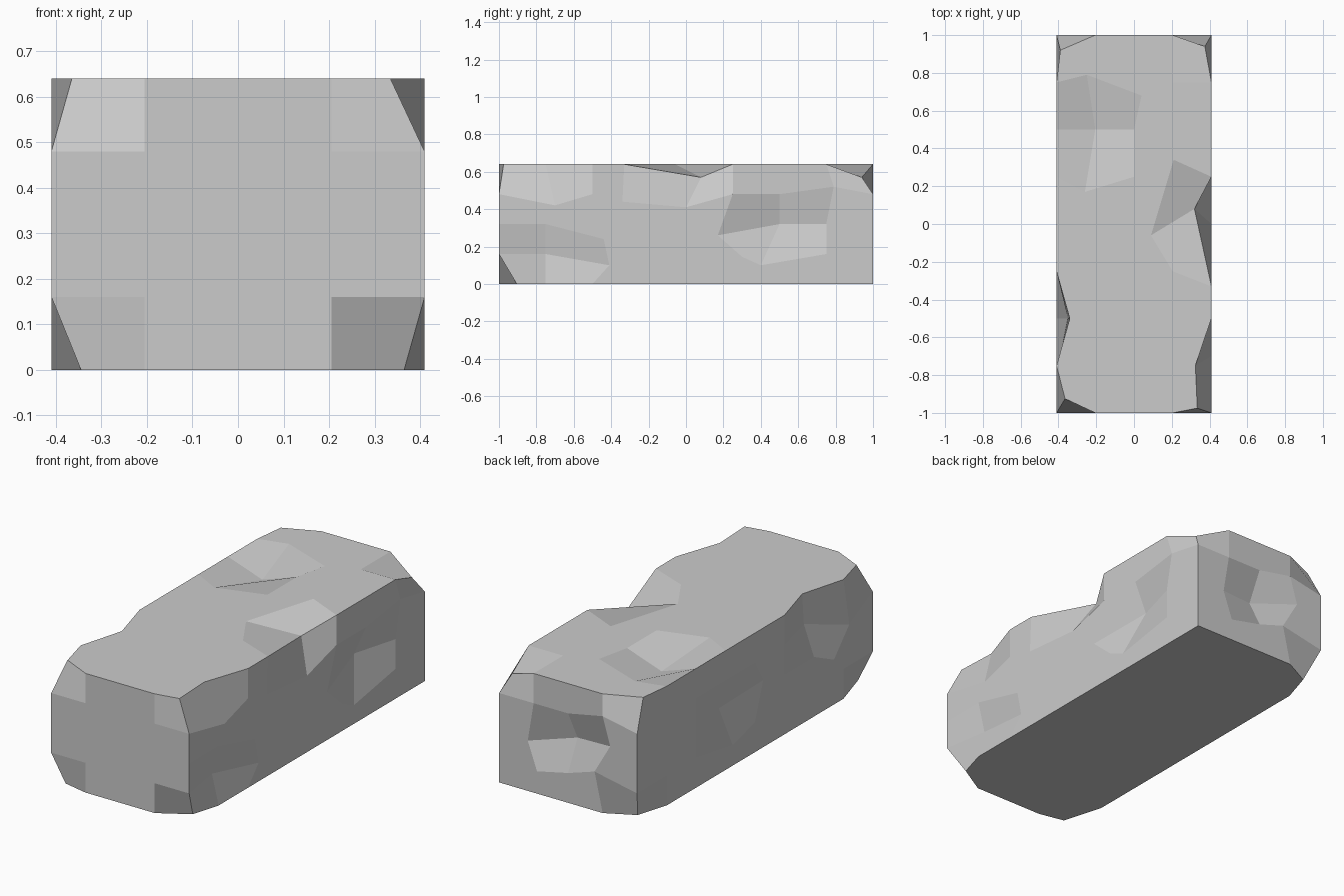
import bpy, bmesh
from mathutils import Vector

if "Cube" in bpy.data.objects:
    bpy.data.objects.remove(bpy.data.objects["Cube"])

HX, HY, H = 0.41, 1.0, 0.64

# Block cut into a 4 x 8 x 4 grid
bm = bmesh.new()
bmesh.ops.create_cube(bm, size=1)
for v in bm.verts:
    v.co = Vector((v.co.x * 2 * HX, v.co.y * 2 * HY, (v.co.z + 0.5) * H))
for axis, count, lo, hi in ((0, 4, -HX, HX), (1, 8, -HY, HY), (2, 4, 0, H)):
    for i in range(1, count):
        point, normal = Vector(), Vector()
        point[axis] = lo + (hi - lo) * i / count
        normal[axis] = 1
        bmesh.ops.bisect_plane(bm, geom=bm.verts[:] + bm.edges[:] + bm.faces[:],
                               plane_co=point, plane_no=normal)
bm.verts.ensure_lookup_table()
grid = [(v, v.co.copy()) for v in bm.verts]


def move(start, end):
    """Shift the grid point nearest to start."""
    start = Vector(start)
    min(grid, key=lambda g: (g[1] - start).length)[0].co = end


def dent(axis, level, floor, centre, rim):
    """Push one point of a flat side inwards and make its rim uneven."""
    def full(p, height):
        p = list(p)
        p.insert(axis, height)
        return p
    move(full(centre, level), full(centre, floor))
    for a, b in rim:
        move(full(a, level), full(b, level))


# Chipped corners
move((HX, -HY, H), (0.335, -0.975, H))
move((-HX, -HY, H), (-0.365, -0.925, H))
move((HX, -HY, 0), (0.365, -0.905, 0))
move((-HX, -HY, 0), (-0.345, -0.97, 0))
move((HX, HY, H), (0.375, 0.94, 0.57))
move((-HX, HY, H), (-0.39, 0.92, H))
move((-HX, HY, 0), (-0.357, 0.922, 0))

# Chip on the right top edge, near the front
dent(0, HX, 0.325, (-0.75, H), [((-0.75, 0.48), (-0.70, 0.42))])

# Large chip on the right top edge, in the middle
move((HX, 0, H), (0.32, 0.08, 0.57))
move((HX, -0.25, H), (HX, -0.33, H))
move((HX, -0.25, 0.48), (HX, -0.34, 0.44))
move((HX, 0, 0.48), (HX, 0, 0.41))
move((0.205, 0, H), (0.09, -0.06, H))
move((0.205, 0.25, H), (0.21, 0.34, H))

# Chip on the left top edge
move((-HX, -0.5, H), (-0.34, -0.5, H))
dent(0, -HX, -0.35, (-0.5, 0.48), [((-0.75, 0.48), (-0.80, 0.38)),
                                   ((-0.75, 0.32), (-0.67, 0.24))])

# Dents in the right side
dent(0, HX, 0.34, (0.5, 0.32), [((0.25, 0.32), (0.17, 0.26)),
                                ((0.25, 0.16), (0.30, 0.145)),
                                ((0.5, 0.16), (0.40, 0.10)),
                                ((0.75, 0.48), (0.79, 0.52))])
dent(0, HX, 0.37, (-0.75, 0.16), [((-0.5, 0.32), (-0.44, 0.24)),
                                  ((-0.5, 0.16), (-0.41, 0.10))])

# Dent in the left side
dent(0, -HX, -0.37, (0.25, 0.32), [((0, 0.32), (-0.07, 0.36)),
                                   ((0.25, 0.16), (0.19, 0.11))])

# Dent in the top
dent(2, H, 0.57, (-0.205, 0.5), [((-0.205, 0.75), (-0.25, 0.79)),
                                 ((0, 0.75), (0.04, 0.68)),
                                 ((-0.205, 0.25), (-0.26, 0.17))])

# Dent in the back
dent(1, HY, 0.92, (0, 0.32), [((-0.205, 0.48), (-0.205, 0.52)),
                              ((-0.205, 0.32), (-0.25, 0.37)),
                              ((-0.205, 0.16), (-0.157, 0.21)),
                              ((0.205, 0.32), (0.24, 0.27)),
                              ((0.205, 0.16), (0.185, 0.12))])

mesh = bpy.data.meshes.new("stone_block")
bm.normal_update()
bm.to_mesh(mesh)
bm.free()
bpy.context.collection.objects.link(bpy.data.objects.new("stone_block", mesh))
